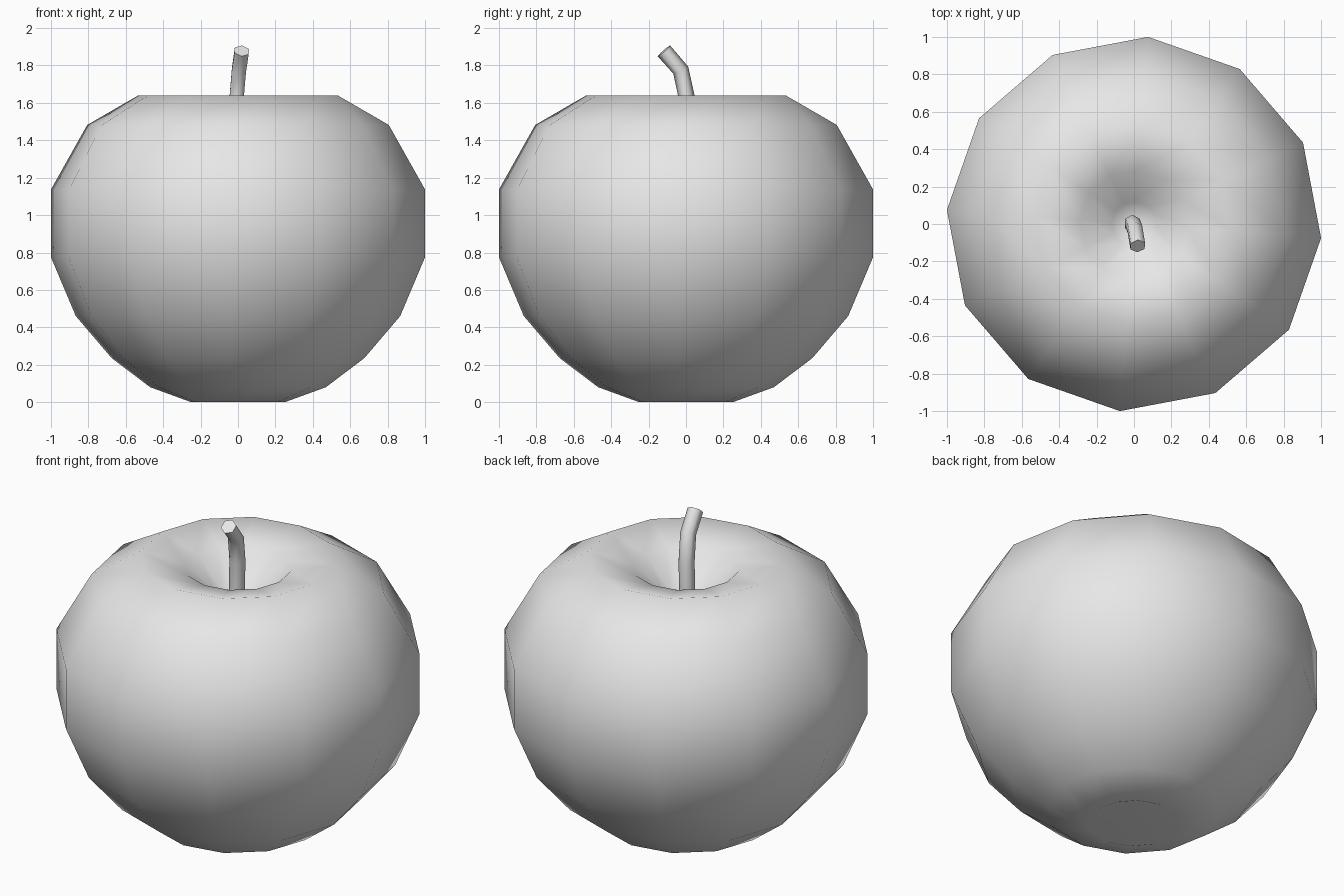
import bpy, bmesh, math
from mathutils import Vector, Matrix

cube = bpy.data.objects.get("Cube")
if cube:
    bpy.data.objects.remove(cube, do_unlink=True)

# One plain grey for the whole fruit
grey = bpy.data.materials.new("plain grey")
grey.use_nodes = True
colour = (0.8, 0.8, 0.8, 1)
grey.diffuse_color = colour
grey.node_tree.nodes["Principled BSDF"].inputs["Base Color"].default_value = colour


def finish(bm, name, angle):
    """Turn a bmesh into a smooth shaded object."""
    bmesh.ops.recalc_face_normals(bm, faces=bm.faces)
    mesh = bpy.data.meshes.new(name)
    bm.to_mesh(mesh)
    bm.free()
    mesh.materials.append(grey)
    obj = bpy.data.objects.new(name, mesh)
    bpy.context.collection.objects.link(obj)
    bpy.ops.object.select_all(action='DESELECT')
    obj.select_set(True)
    bpy.context.view_layer.objects.active = obj
    bpy.ops.object.shade_smooth_by_angle(angle=math.radians(angle))


# Fruit body: twelve-sided lathe with a dimple at each end
profile = [(0, 0.1), (0.25, 0), (0.47, 0.08), (0.675, 0.235), (0.867, 0.46),
           (1.0, 0.775), (1.0, 1.137), (0.806, 1.482), (0.533, 1.64),
           (0.29, 1.58), (0.12, 1.42), (0, 1.37)]
SIDES = 12
bm = bmesh.new()
turn = Matrix.Rotation(math.radians(-4.3), 3, 'Z')
verts = [bm.verts.new(turn @ Vector((r * 1.003, 0, z))) for r, z in profile]
edges = [bm.edges.new(pair) for pair in zip(verts, verts[1:])]
bmesh.ops.spin(bm, geom=verts + edges, cent=(0, 0, 0), axis=(0, 0, 1),
               angle=math.tau, steps=SIDES, use_merge=True)
bmesh.ops.remove_doubles(bm, verts=bm.verts, dist=0.001)
finish(bm, "fruit_body", 180)

# Stem: six-sided tube swept along a bent path
path = [Vector(p) for p in [(-0.01, 0, 1.35), (-0.008, 0.006, 1.62),
                            (0.005, -0.028, 1.775), (0.02, -0.118, 1.878)]]
bm = bmesh.new()
rings = []
for i, point in enumerate(path):
    along = path[min(i + 1, len(path) - 1)] - path[max(i - 1, 0)]
    tilt = Vector((0, 0, 1)).rotation_difference(along.normalized())
    ring = []
    for k in range(6):
        a = math.radians(90 + 60 * k)
        ring.append(bm.verts.new(point + tilt @ Vector((math.cos(a), math.sin(a), 0)) * 0.044))
    rings.append(ring)
for low, high in zip(rings, rings[1:]):
    for k in range(6):
        n = (k + 1) % 6
        bm.faces.new((low[k], low[n], high[n], high[k]))
bm.faces.new(rings[0])
bm.faces.new(rings[-1])
finish(bm, "stem", 65)
